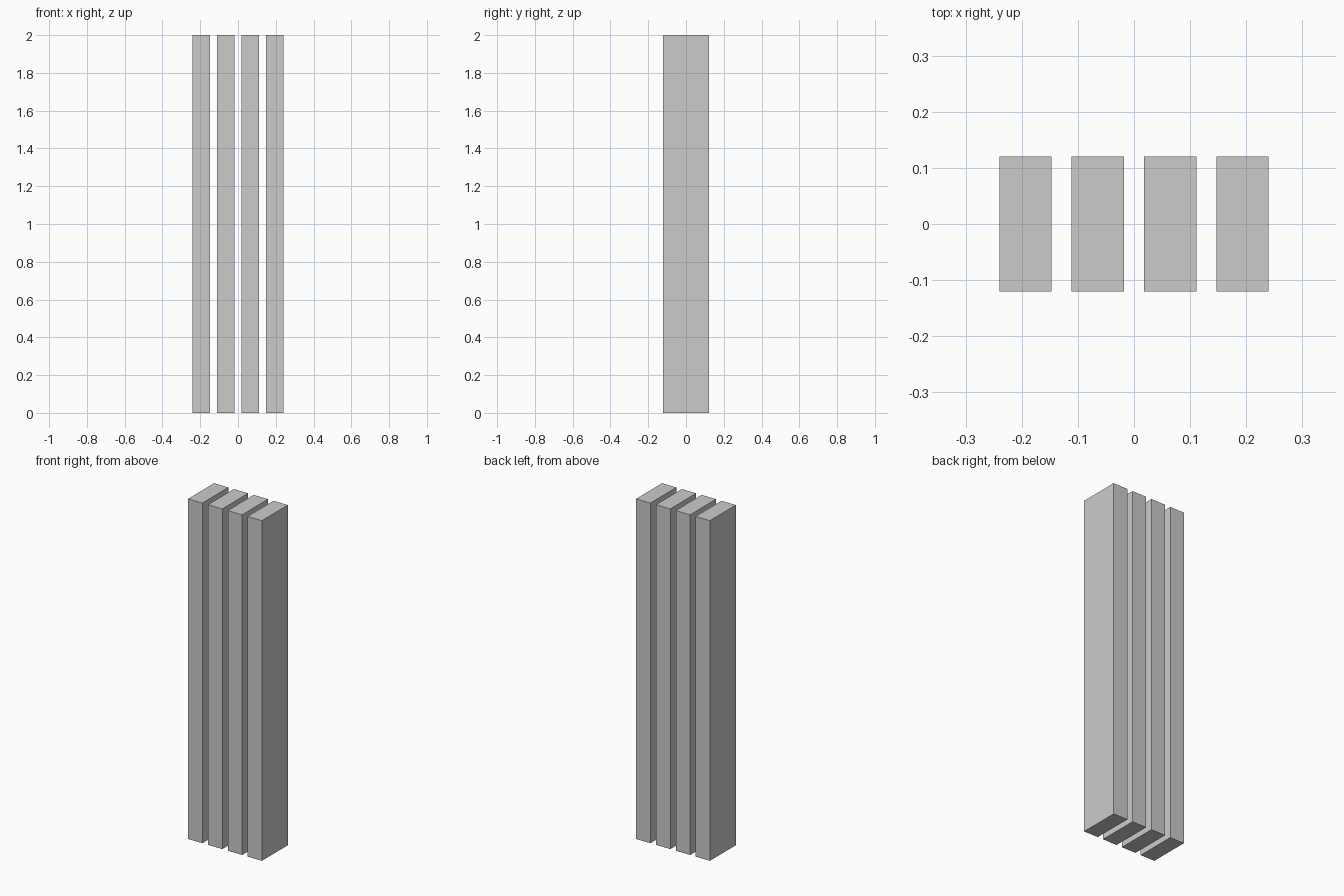
import bpy

if "Cube" in bpy.data.objects:
    bpy.data.objects.remove(bpy.data.objects["Cube"])

COUNT, PITCH = 4, 0.129
WIDTH, DEPTH, HEIGHT = 0.093, 0.241, 2.0


def add_slat(name, x):
    bpy.ops.mesh.primitive_cube_add(size=1, location=(x, 0, HEIGHT / 2))
    slat = bpy.context.object
    slat.name = name
    slat.scale = (WIDTH, DEPTH, HEIGHT)
    bpy.ops.object.transform_apply(location=False, rotation=False, scale=True)


# Row of evenly spaced upright slats
for i in range(COUNT):
    add_slat(f"upright_slat_{i + 1}", (i - (COUNT - 1) / 2) * PITCH)
